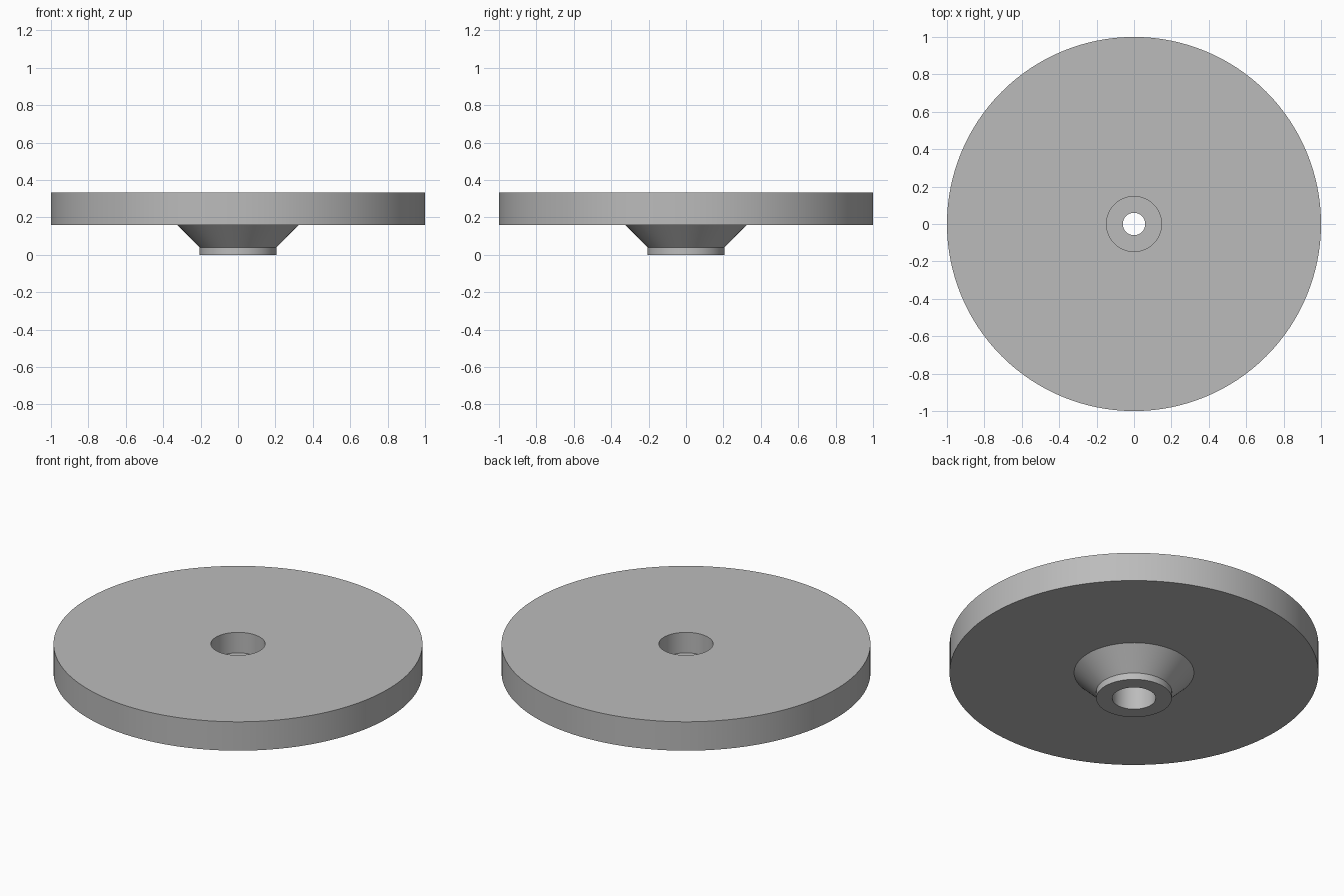
import bpy, bmesh, math

if "Cube" in bpy.data.objects:
    bpy.data.objects.remove(bpy.data.objects["Cube"], do_unlink=True)

# Single grey finish
grey = bpy.data.materials.new("plain grey")
grey.use_nodes = True
colour = (0.5, 0.5, 0.5, 1)
grey.diffuse_color = colour
grey.node_tree.nodes["Principled BSDF"].inputs["Base Color"].default_value = colour

STEPS = 128


def lathe(name, profile):
    """Revolve a closed (radius, height) profile around the z axis."""
    bm = bmesh.new()
    rings = []
    for r, z in profile:
        rings.append([bm.verts.new((r * math.cos(i * math.tau / STEPS),
                                    r * math.sin(i * math.tau / STEPS), z))
                      for i in range(STEPS)])
    for a, b in zip(rings, rings[1:] + rings[:1]):
        for i in range(STEPS):
            j = (i + 1) % STEPS
            bm.faces.new((a[i], a[j], b[j], b[i]))
    bmesh.ops.recalc_face_normals(bm, faces=bm.faces)
    mesh = bpy.data.meshes.new(name)
    bm.to_mesh(mesh)
    bm.free()
    mesh.materials.append(grey)
    obj = bpy.data.objects.new(name, mesh)
    bpy.context.collection.objects.link(obj)
    bpy.ops.object.select_all(action="DESELECT")
    obj.select_set(True)
    bpy.context.view_layer.objects.active = obj
    bpy.ops.object.shade_smooth_by_angle(angle=math.radians(30))
    return obj


# Disc, tapered hub and collar, bored from both ends around a thin pierced web
lathe("flanged_disc", [
    (0.205, 0), (0.205, 0.04), (0.325, 0.16),   # collar and taper
    (1, 0.16), (1, 0.333),                      # disc rim
    (0.147, 0.333), (0.147, 0.21),              # upper recess
    (0.06, 0.21), (0.06, 0.16),                 # small through hole
    (0.118, 0.16), (0.118, 0),                  # lower bore
])
